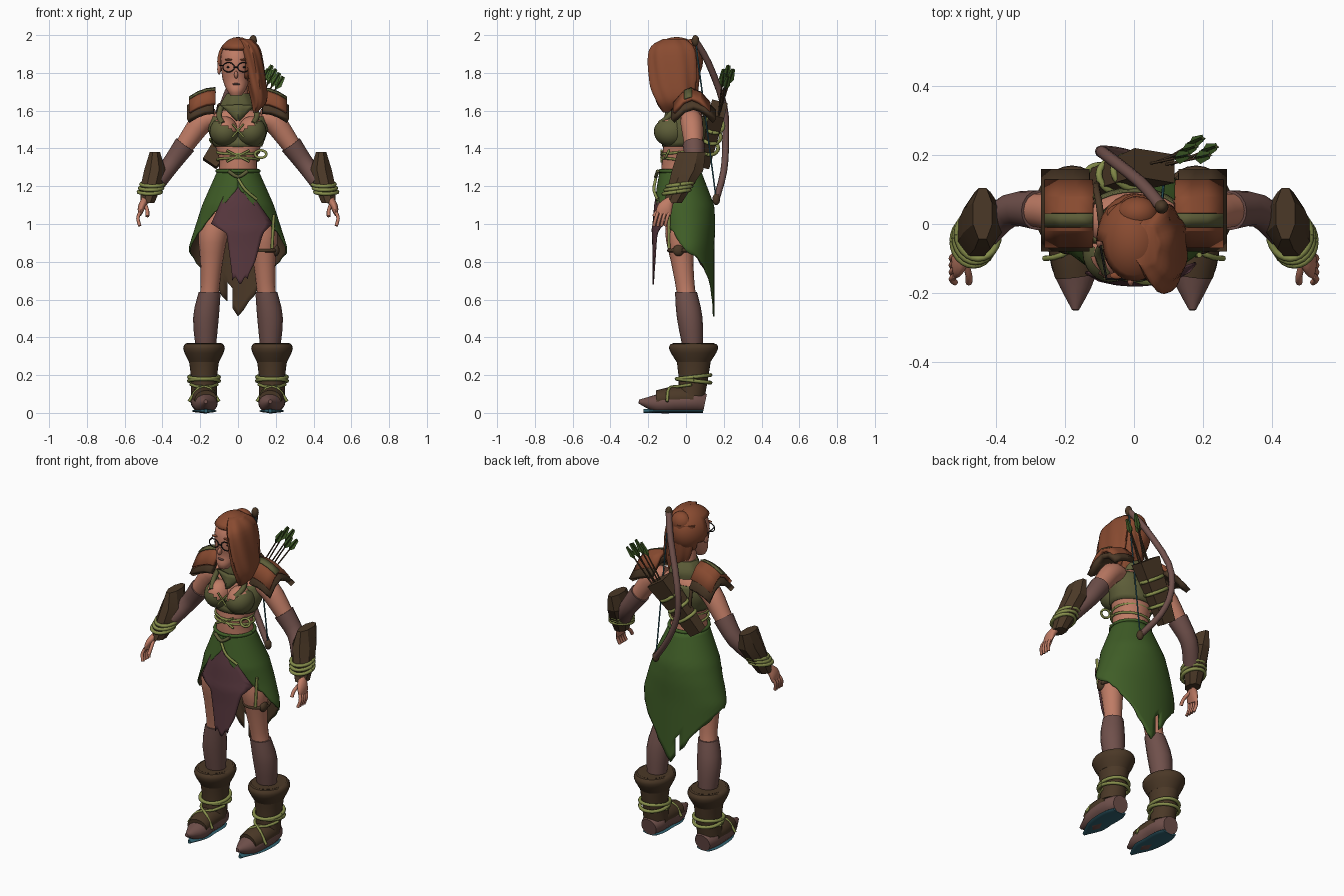
import bpy, bmesh, math, random
from mathutils import Vector, Matrix

random.seed(4)
if "Cube" in bpy.data.objects:
    bpy.data.objects.remove(bpy.data.objects["Cube"])


def material(name, *rgb):
    mat = bpy.data.materials.new(name)
    mat.use_nodes = True
    mat.diffuse_color = (*rgb, 1)
    mat.node_tree.nodes["Principled BSDF"].inputs["Base Color"].default_value = (*rgb, 1)
    return mat


SKIN = material("skin", .52, .2, .13)
RUST = material("rust_brown", .25, .07, .03)
OLIVE = material("olive_cloth", .11, .11, .04)
GREEN = material("forest_green", .05, .11, .02)
BROWN = material("dark_leather", .07, .04, .02)
MAUVE = material("mauve_wrap", .16, .08, .07)
PLUM = material("plum_cloth", .1, .04, .05)
ROPE = material("rope_green", .24, .27, .07)
TEAL = material("sole_teal", .03, .12, .16)
BLACK = material("black", .01, .01, .01)


def make(name, verts, faces, mats, mirror=False, angle=50, thickness=0, drop=None):
    mesh = bpy.data.meshes.new(name)
    mesh.from_pydata([tuple(v) for v in verts], [], faces)
    for mat in mats if isinstance(mats, tuple) else (mats,):
        mesh.materials.append(mat)
    if drop:
        bm = bmesh.new()
        bm.from_mesh(mesh)
        gone = [face for face in bm.faces if drop(face.calc_center_median())]
        bmesh.ops.delete(bm, geom=gone, context='FACES')
        bm.to_mesh(mesh)
        bm.free()
    part = bpy.data.objects.new(name, mesh)
    bpy.context.collection.objects.link(part)
    for other in bpy.context.selected_objects:
        other.select_set(False)
    part.select_set(True)
    bpy.context.view_layer.objects.active = part
    bpy.ops.object.shade_smooth_by_angle(angle=math.radians(angle))
    if thickness:
        solid = part.modifiers.new("thickness", 'SOLIDIFY')
        solid.thickness = thickness
        solid.material_offset = len(mesh.materials) - 1
    if mirror:
        part.modifiers.new("mirror", 'MIRROR').use_mirror_merge = False
    return part


def refine(rows, steps):
    # Catmull-Rom between the given sections
    out = []
    for i in range(len(rows) - 1):
        near = [rows[max(0, min(len(rows) - 1, i + shift))] for shift in (-1, 0, 1, 2)]
        for step in range(steps):
            t = step / steps
            out.append([b + t / 2 * (c - a + t * (2*a - 5*b + 4*c - d + t * (3*b - a - 3*c + d)))
                        for a, b, c, d in zip(*near)])
    return out + [list(rows[-1])]


def tube(name, rows, mat, sides=16, steps=3, level=False, ref=(1, 0, 0), turn=0, lobe=0, caps=True, **options):
    # each row holds a centre and one or two radii; level keeps every ring horizontal
    rows = refine(rows, steps)
    centres = [Vector(row[:3]) for row in rows]
    verts, faces, last = [], [], len(rows) - 1
    for i, row in enumerate(rows):
        along = (centres[min(i + 1, last)] - centres[max(i - 1, 0)]).normalized()
        if level:
            along = Vector((0, 0, 1 if along.z > 0 else -1))
        across = Vector(ref)
        across = (across - along * across.dot(along)).normalized()
        over = along.cross(across)
        for j in range(sides):
            angle = math.tau * j / sides + turn
            scale = 1 + lobe * math.cos(7 * angle + i / 3)
            verts.append(centres[i] + scale * (across * row[3] * math.cos(angle) + over * row[-1] * math.sin(angle)))
    for start in range(0, last * sides, sides):
        for j in range(sides):
            k = (j + 1) % sides
            faces.append((start + j, start + k, start + sides + k, start + sides + j))
    if caps:
        faces += [tuple(reversed(range(sides))), tuple(range(last * sides, len(verts)))]
    return make(name, verts, faces, mat, **options)


def trunk(name, rows, mat, x=0, **options):
    # level loft whose rows hold depth, height and two radii
    return tube(name, [(x, *row) for row in rows], mat, sides=28, level=True, **options)


def cord(name, points, radius, mat, **options):
    return tube(name, [(*point, radius) for point in points], mat, sides=8, **options)


def loop(name, centre, axis_a, axis_b, radius, mat, **options):
    axis_a, axis_b = Vector(axis_a), Vector(axis_b)
    angles = [math.tau * i / 24 for i in range(25)]
    points = [Vector(centre) + axis_a * math.cos(a) + axis_b * math.sin(a) for a in angles]
    return cord(name, points, radius, mat, steps=1, ref=axis_a.cross(axis_b).normalized(), **options)


def band(name, centre, width, depth, radius, mat, tilt=0, **options):
    return loop(name, centre, (width, 0, 0), (0, depth, tilt), radius, mat, **options)


def ball(name, centre, size, mat, **options):
    bm = bmesh.new()
    bmesh.ops.create_uvsphere(bm, u_segments=24, v_segments=16, radius=1,
                              matrix=Matrix.Translation(centre) @ Matrix.Diagonal((*size, 1)))
    verts = [vert.co.copy() for vert in bm.verts]
    faces = [[vert.index for vert in face.verts] for face in bm.faces]
    bm.free()
    return make(name, verts, faces, mat, **options)


def sheet(name, surface, columns, rows, mats, thickness, **options):
    verts = [surface(i / columns, j / rows) for j in range(rows + 1) for i in range(columns + 1)]
    wide = columns + 1
    corners = [j * wide + i for j in range(rows) for i in range(columns)]
    faces = [(c, c + 1, c + wide + 1, c + wide) for c in corners]
    return make(name, verts, faces, mats, thickness=thickness, **options)


def interp(x, table):
    for low, high in zip(table, table[1:]):
        if x <= high[0]:
            t = max(0, (x - low[0]) / (high[0] - low[0]))
            return [p + (q - p) * t for p, q in zip(low[1:], high[1:])]
    return table[-1][1:]


def puff(rows, extra, radii=1):
    # clothing follows the body sections, a little wider
    return [(*row[:-radii], *(value + extra for value in row[-radii:])) for row in rows]


# body and bodice
TORSO = [(0, 1, .13, .1), (0, 1.1, .16, .12), (-.03, 1.3, .1, .1), (-.02, 1.41, .12, .1), (0, 1.5, .15, .1),
         (.01, 1.57, .14, .08), (0, 1.63, .06, .06), (-.02, 1.75, .05, .05)]
trunk("torso", TORSO, SKIN)
trunk("bodice", puff(TORSO[3:6], .008, radii=2), OLIVE, caps=False, thickness=.006,
      drop=lambda c: c.y < 0 and c.z > 1.49 and abs(c.x) < .1)
ball("bust", (.07, -.08, 1.49), (.07, .08, .08), SKIN, mirror=True)
ball("bust_cup", (.07, -.08, 1.49), (.08, .09, .08), OLIVE, mirror=True,
     drop=lambda c: c.z - 1.48 > c.x * .6)
cord("bodice_strap", [(.08, -.14, 1.53), (.1, -.09, 1.57), (.09, -.06, 1.62)], .015, OLIVE, mirror=True)
for side in (-1, 1):
    cord("bodice_lace", [(-.03 * side, -.15, 1.46), (.03 * side, -.15, 1.53)], .005, ROPE)
trunk("scarf", [(0, 1.6, .1, .08), (0, 1.64, .09, .08), (-.01, 1.69, .06, .06)], OLIVE, lobe=.03)
sheet("scarf_point", lambda u, v: ((u - .5) * .18 * (1 - v), -.09 - .02 * v + abs(u - .5) / 20, 1.63 - .08 * v),
      6, 4, OLIVE, .01)
for height, tilt in ((1.38, .01), (1.34, -.01)):
    band("waist_cord", (0, -.03, height), .11, .1, .007, ROPE, tilt=tilt)
for side in (-1, 1):
    cord("waist_lace", [(-.06 * side, -.13, 1.33), (.06 * side, -.13, 1.39)], .006, ROPE)
loop("cord_knot", (.12, -.1, 1.37), (.03, 0, 0), (0, .01, .02), .007, ROPE)

# head and face
FACE = -.01
trunk("head", [(-.12, 1.68, .03, .03), (-.1, 1.71, .05, .06), (-.07, 1.76, .07, .08), (-.06, 1.83, .08, .1),
               (-.05, 1.9, .08, .1), (-.05, 1.96, .05, .06)], SKIN, x=FACE)
ball("nose", (FACE, -.16, 1.79), (.01, .02, .02), SKIN)
ball("lips", (FACE, -.15, 1.74), (.02, .01, .006), MAUVE)
ball("ear", (-.1, -.05, 1.82), (.01, .02, .03), SKIN)
for side in (-1, 1):
    eye = FACE + .04 * side
    ball("eye", (eye, -.14, 1.83), (.01, .01, .006), BLACK)
    ball("brow", (eye, -.15, 1.87), (.02, .01, .005), RUST)
    loop("spectacle_rim", (eye, -.16, 1.83), (.03, 0, 0), (0, 0, .025), .003, BLACK)
    cord("spectacle_arm", [(eye + .03 * side, -.16, 1.84), (eye + .05 * side, -.05, 1.84)], .003, BLACK)
cord("spectacle_bridge", [(FACE - .01, -.16, 1.83), (FACE + .01, -.16, 1.83)], .004, BLACK, ref=(0, 0, 1))

# hair swept to one side
ball("hair_cap", (0, -.05, 1.86), (.11, .14, .13), RUST, thickness=.02,
     drop=lambda c: (c.y < -.06 and c.z < 1.94 and c.x < .05) or (c.x < -.05 and c.z < 1.81 and c.y < 0))
tube("hair_sweep", [(.03, -.06, 1.98, .04, .06), (.07, -.07, 1.92, .05, .12), (.1, -.07, 1.75, .05, .12),
                    (.11, -.07, 1.65, .04, .09), (.09, -.09, 1.59, .01, .03)],
     RUST, sides=42, level=True, lobe=.06, steps=5)
tube("hair_nape", [(.01, .01, 1.92, .09, .07), (.03, .02, 1.74, .08, .05), (.06, .02, 1.61, .04, .02)],
     RUST, sides=42, level=True, lobe=.06, steps=5)
ball("hair_bun", (.01, .03, 1.92), (.06, .05, .06), RUST)


# shoulder guards in two layers, with a painted stripe
def guard(u, v, grow=0):
    return (.12 + .14 * u + grow / 2, .03 + (v - .5) * (.2 + 2 * grow) + grow / 2,
            1.72 - .05 * u * u - .3 * (v - .5) ** 2 - 2 * grow)


sheet("guard_top", guard, 3, 4, RUST, .02, mirror=True, angle=20)
sheet("guard_under", lambda u, v: guard(u, v, grow=.02), 3, 4, BROWN, .03, mirror=True, angle=20)
sheet("guard_stripe", lambda u, v: Vector(guard(u, .3 + v / 5)) + Vector((0, 0, .005)), 3, 1, OLIVE, .005, mirror=True)

# arms and hands
ARM = [(.12, .02, 1.56, .05), (.19, .03, 1.54, .06), (.28, .04, 1.42, .05), (.36, .04, 1.31, .04),
       (.43, -.02, 1.22, .04), (.49, -.08, 1.12, .02)]
tube("arm", ARM, SKIN, mirror=True, ref=(0, 1, 0))
tube("sleeve", puff(ARM[2:5], .008), MAUVE, mirror=True, ref=(0, 1, 0))
tube("bracer", [(.44, .03, 1.38, .03, .08), (.44, .01, 1.29, .06, .09), (.46, -.03, 1.2, .06, .07),
                (.48, -.07, 1.11, .04, .05)],
     BROWN, sides=8, steps=1, level=True, turn=math.pi / 8, mirror=True, angle=25)
for drop in (-.02, 0, .02):
    band("bracer_rope", (.46 + drop / 3, -.04 - drop / 2, 1.19 - drop), .06, .07, .01, ROPE, tilt=.01, mirror=True)
tube("palm", [(.49, -.08, 1.13, .02, .02), (.51, -.11, 1.09, .04, .02), (.52, -.12, 1.05, .04, .01)],
     SKIN, mirror=True, ref=(0, 1, 0))
for i in range(4):
    knuckle = Vector((.52, -.09 - i / 50, 1.06))
    bend, tip = knuckle + Vector((.01, -.01, -.03)), knuckle + Vector((0, -.02, -.07))
    cord("finger", [knuckle, bend, tip], .009, SKIN, mirror=True)
cord("thumb", [(.49, -.11, 1.1), (.48, -.15, 1.07), (.48, -.17, 1.04)], .01, SKIN, mirror=True)

# legs and stockings
LEG = [(.09, 0, 1.1, .09), (.13, -.03, .95, .08), (.14, -.02, .8, .06), (.15, 0, .64, .05), (.17, .02, .5, .06),
       (.17, .04, .3, .04)]
tube("leg", LEG, SKIN, level=True, mirror=True)
tube("stocking", puff(LEG[3:], .008), MAUVE, level=True, mirror=True)
band("thigh_strap", (.14, -.02, .86), .07, .07, .01, BROWN)
cord("garter", [(.19, -.09, 1.05), (.18, -.09, .87)], .008, ROPE)
ball("strap_pouch", (.2, -.04, .86), (.02, .03, .03), BROWN)

# boots, with the vamp and sole following the foot sections
trunk("boot_shaft", [(.04, .34, .09, .1), (.04, .2, .07, .08), (.03, .09, .07, .07)], BROWN, x=.18, mirror=True)
trunk("boot_cuff", [(.04, .34, .07, .08), (.04, .37, .09, .11), (.04, .34, .11, .13), (.04, .27, .08, .09)],
      BROWN, x=.18, mirror=True)
FOOT = [(.18, .1, .05, .05, .05), (.18, .04, .06, .07, .06), (.18, -.06, .06, .07, .06), (.17, -.15, .05, .06, .05),
        (.17, -.25, .06, .01, .01)]
tube("boot_foot", FOOT, MAUVE, mirror=True)
tube("boot_vamp", [(x, y, z + .02, wide, high) for x, y, z, wide, high in FOOT[1:4]], BROWN, mirror=True)
tube("sole", [(x, y * .9, .01, wide * .9, .01) for x, y, z, wide, high in FOOT], TEAL, mirror=True)
for height, tilt in ((.19, .01), (.17, -.01)):
    band("ankle_rope", (.18, .04, height), .08, .09, .01, ROPE, tilt=tilt, mirror=True)
for side in (-1, 1):
    cord("foot_rope", [(.18 + x * side, y, z) for x, y, z in
                       ((.07, .03, .15), (.04, -.04, .14), (-.03, -.09, .13), (-.08, -.1, .06))],
         .008, ROPE, mirror=True)

# open skirt: width and depth by height, hem by angle from the back
SHAPE = [(.88, .26, .15), (1.1, .19, .16), (1.28, .11, .11)]
WAIST = 1.28


def skirt_centre(z):
    return -.03 * max(0, z - 1) / (WAIST - 1)


def skirt(u, v):
    angle = (2 * u - 1) * math.pi
    hem = .51 + .22 * abs(angle) + .07 * max(0, math.sin(2 * abs(angle)))
    if v == 1:
        hem += random.uniform(-.01, .01)
    z = WAIST + (hem - WAIST) * v
    wide, deep = interp(z, SHAPE)
    return wide * math.sin(angle), skirt_centre(z) + deep * math.cos(angle), z


sheet("skirt", skirt, 56, 20, (GREEN, BROWN), .008,
      drop=lambda c: c.y > 0 and abs(c.x + .05) < .02 and abs(c.z - .62) < .04)
band("waistband", (0, -.03, WAIST), .11, .11, .01, GREEN)
EDGES = [(.72, -.03, .05), (.8, -.04, .09), (.95, -.06, .13), (1, -.14, .18), (1.2, -.05, .04)]


def tabard(u, v):
    z = 1.2 - v / 2 + .02 * v * math.sin(9 * u)
    left, right = interp(z, EDGES)
    x = left + (right - left) * u
    wide, deep = interp(z, SHAPE)
    bulge = .03 * min(1, max(0, (1.1 - z) * 8))
    return x, skirt_centre(z) - (deep - .01) * math.sqrt(1 - (x / wide) ** 2) - bulge, z


sheet("tabard", tabard, 10, 20, PLUM, .008)
cord("skirt_tie", [(0, -.16, 1.24), (.04, -.17, 1.18), (.1, -.15, 1.13)], .008, ROPE, ref=(0, 0, 1))
cord("belt_knot", [(-.05, -.15, 1.28), (0, -.16, 1.25), (.05, -.15, 1.28)], .01, OLIVE, ref=(0, 0, 1))

# quiver with ropes and arrows
low, high = Vector((-.15, .1, 1.32)), Vector((.06, .17, 1.61))
tube("quiver", [(*low, .06, .04), (*high, .1, .06)], BROWN, sides=4, steps=1, turn=math.pi / 4, angle=20)
axis = (high - low).normalized()
across = (Vector((1, 0, 0)) - axis * axis.x).normalized()
for t in (.3, .5, .7):
    loop("quiver_rope", low.lerp(high, t), across * .07, axis.cross(across) * .05, .01, ROPE)
for i in range(5):
    foot = high + Vector(((i - 2) / 50, 0, -.05))
    tip = Vector((.16 + i / 50, .2 + i % 3 / 40, 1.84 - abs(i - 1) / 50))
    cord("arrow_shaft", [foot, tip], .004, BROWN)
    for ref in ((1, 0, 0), (0, 1, 0)):
        feather = [(*foot.lerp(tip, t), wide, .003) for t, wide in ((.7, .004), (.8, .02), (1, .01))]
        tube("arrow_feather", feather, GREEN, sides=4, steps=1, ref=ref)
cord("quiver_strap", [(-.1, .11, 1.4), (-.11, .11, 1.55), (-.1, .05, 1.63), (-.09, -.04, 1.61)], .01, BROWN)

# bow slung across the back
BOW = [(.08, .05, 1.97), (.02, .12, 1.85), (-.08, .2, 1.63), (-.09, .21, 1.45), (-.02, .2, 1.28), (.09, .16, 1.13)]
cord("bow", BOW, .018, MAUVE, ref=(0, 1, 0))
for end in (BOW[0], BOW[-1]):
    ball("bow_tip", end, (.02, .02, .03), BROWN)
cord("bow_string", [BOW[0], BOW[-1]], .004, TEAL)
